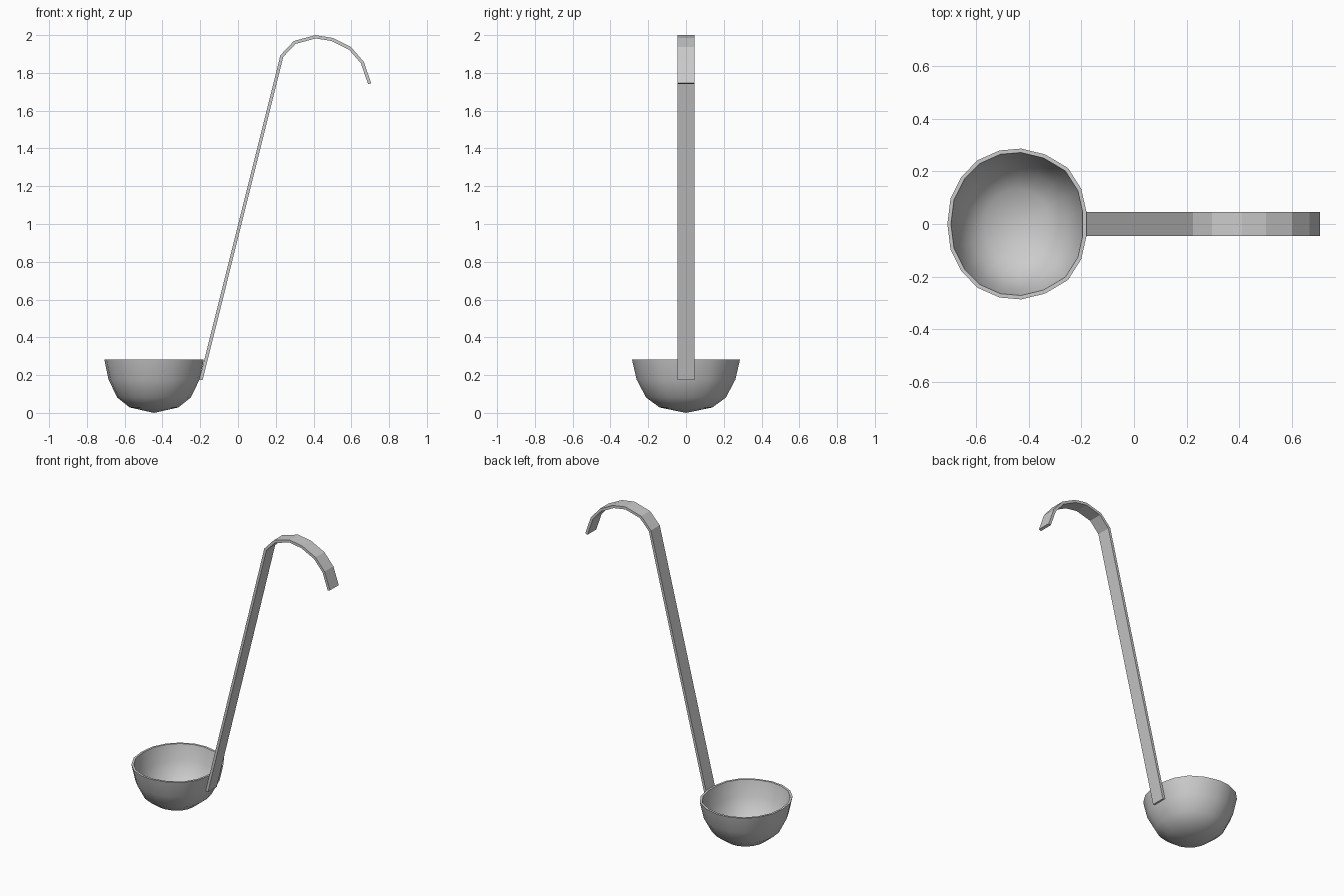
import bpy, bmesh, math

if "Cube" in bpy.data.objects:
    bpy.data.objects.remove(bpy.data.objects["Cube"])


def make_object(name, bm):
    bmesh.ops.recalc_face_normals(bm, faces=bm.faces)
    mesh = bpy.data.meshes.new(name)
    bm.to_mesh(mesh)
    bm.free()
    obj = bpy.data.objects.new(name, mesh)
    bpy.context.collection.objects.link(obj)
    return obj


# Bowl: slightly squashed 19-sided rim, shrunk ring by ring towards the base
CX = -0.445
half = [(-0.696, 0.097), (-0.654, 0.18), (-0.593, 0.242), (-0.51, 0.279),
        (-0.428, 0.286), (-0.337, 0.264), (-0.25, 0.212), (-0.2, 0.133),
        (-0.181, 0.048)]
rim = [(-0.708, 0.0)] + half + [(x, -y) for x, y in reversed(half)]

# (scale, height): outside from base to rim, then inside back down
profile = [(0.49, 0.029), (0.74, 0.082), (0.915, 0.177), (1.0, 0.283),
           (0.948, 0.283), (0.868, 0.183), (0.705, 0.095), (0.46, 0.043)]

bm = bmesh.new()
rings = [[bm.verts.new((CX + (x - CX) * s, y * s, z)) for x, y in rim]
         for s, z in profile]
n = len(rim)
for a, b in zip(rings, rings[1:]):
    for i in range(n):
        j = (i + 1) % n
        bm.faces.new((a[i], a[j], b[j], b[i]))
for ring, z in ((rings[0], 0.0), (rings[-1], 0.016)):
    tip = bm.verts.new((CX, 0, z))
    for i in range(n):
        bm.faces.new((ring[i], ring[(i + 1) % n], tip))
bowl = make_object("bowl", bm)
bpy.context.view_layer.objects.active = bowl
bowl.select_set(True)
bpy.ops.object.shade_smooth_by_angle(angle=math.radians(48))

# Handle: flat strip with a hooked top, thickened evenly
path = [(-0.196, 0.175), (0.232, 1.889), (0.3, 1.961), (0.41, 1.991),
        (0.499, 1.977), (0.594, 1.929), (0.658, 1.855), (0.697, 1.743)]
bm = bmesh.new()
pairs = [[bm.verts.new((x, y, z)) for y in (-0.046, 0.046)] for x, z in path]
for a, b in zip(pairs, pairs[1:]):
    bm.faces.new((a[0], a[1], b[1], b[0]))
handle = make_object("handle", bm)
thick = handle.modifiers.new("thickness", 'SOLIDIFY')
thick.thickness = 0.017
thick.offset = 0
thick.use_even_offset = True
